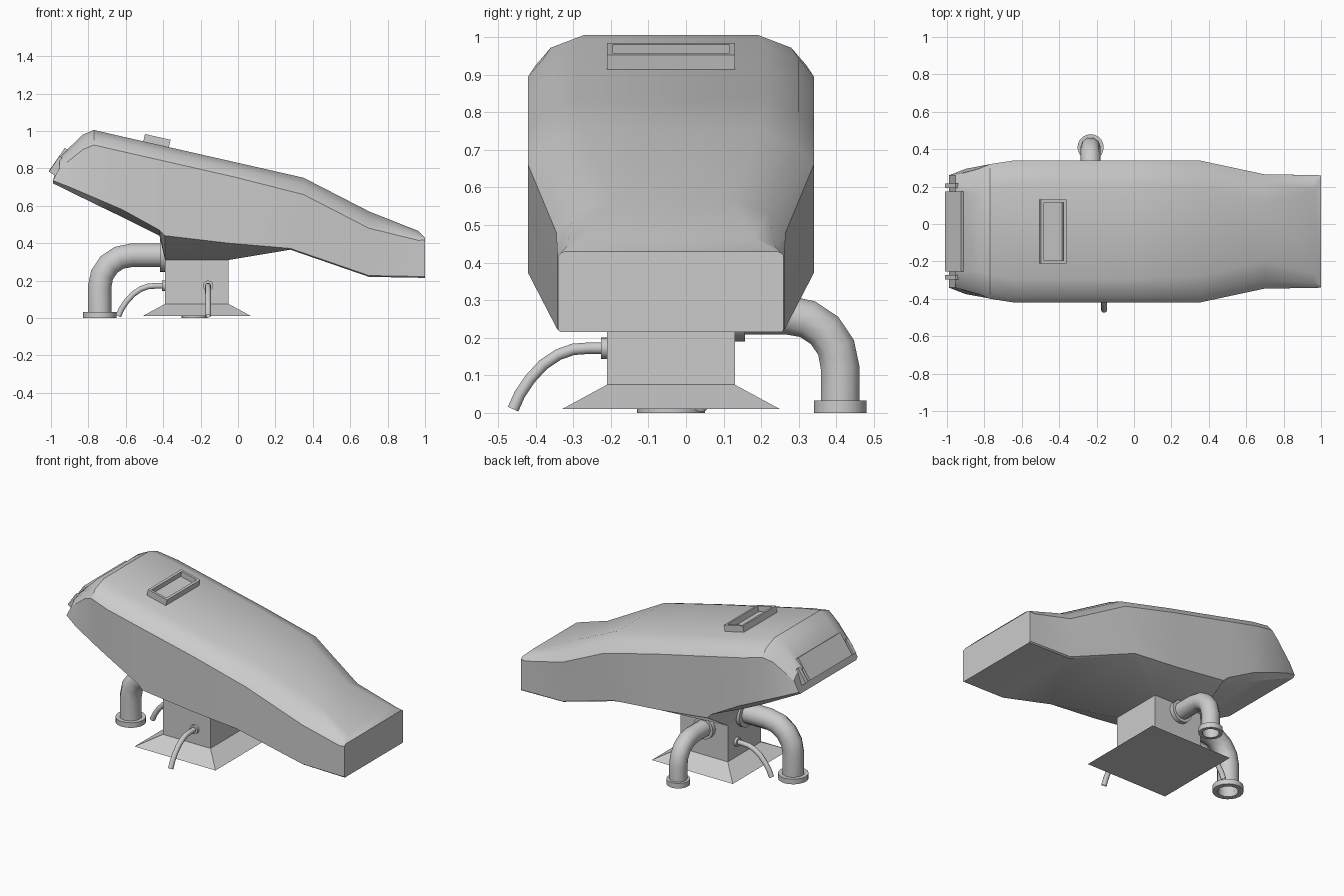
import bpy, bmesh, math
from mathutils import Vector, Matrix

if "Cube" in bpy.data.objects:
    bpy.data.objects.remove(bpy.data.objects["Cube"])

CY = -0.04  # y of the symmetry plane of body and pedestal


def finish(name, bm, angle=35):
    bmesh.ops.recalc_face_normals(bm, faces=bm.faces[:])
    me = bpy.data.meshes.new(name)
    bm.to_mesh(me)
    bm.free()
    me.shade_smooth()
    me.set_sharp_from_angle(angle=math.radians(angle))
    ob = bpy.data.objects.new(name, me)
    bpy.context.collection.objects.link(ob)
    return ob


def loft(name, rings, closed=False, angle=35):
    bm = bmesh.new()
    vs = [[bm.verts.new(p) for p in r] for r in rings]
    n = len(vs[0])
    pairs = list(zip(vs, vs[1:])) + ([(vs[-1], vs[0])] if closed else [])
    for a, b in pairs:
        for i in range(n):
            j = (i + 1) % n
            bm.faces.new((a[i], a[j], b[j], b[i]))
    if not closed:
        bm.faces.new(vs[0])
        bm.faces.new(vs[-1])
    return finish(name, bm, angle)


def box(name, loc, size, tilt=0.0, pit=None):
    bm = bmesh.new()
    bmesh.ops.create_cube(bm, size=1)
    bmesh.ops.scale(bm, vec=size, verts=bm.verts)
    if pit:  # sunken tray in the top face
        top = max(bm.faces, key=lambda f: f.calc_center_median().z)
        bmesh.ops.inset_region(bm, faces=[top], thickness=pit[0])
        new = bmesh.ops.extrude_discrete_faces(bm, faces=[top])["faces"][0]
        bmesh.ops.translate(bm, verts=new.verts, vec=(0, 0, -pit[1]))
    bm.transform(Matrix.Translation(loc) @ Matrix.Rotation(tilt, 4, 'Y'))
    return finish(name, bm)


def collar(name, loc, axis, r_out, r_in, length):
    """Hollow ring starting at loc and running along axis."""
    q = Vector(axis).to_track_quat('Z', 'Y')
    prof = [(r_in, 0), (r_out, 0), (r_out, length), (r_in, length)]
    rings = []
    for r, h in prof:
        rings.append([Vector(loc) + q @ Vector((r * math.cos(t), r * math.sin(t), h))
                      for t in (2 * math.pi * i / 20 for i in range(20))])
    return loft(name, rings, closed=True)


def tube(name, pts, r):
    cu = bpy.data.curves.new(name, 'CURVE')
    cu.dimensions = '3D'
    cu.bevel_depth = r
    cu.bevel_resolution = 3
    sp = cu.splines.new('POLY')
    sp.points.add(len(pts) - 1)
    for p, co in zip(sp.points, pts):
        p.co = (*co, 1)
    ob = bpy.data.objects.new(name, cu)
    bpy.context.collection.objects.link(ob)
    bpy.ops.object.select_all(action='DESELECT')
    ob.select_set(True)
    bpy.context.view_layer.objects.active = ob
    bpy.ops.object.convert(target='MESH')


def elbow_pipe(name, start, out, run, bend, r, r_flange):
    """Horizontal pipe leaving the pedestal, bent down to the floor."""
    s, o = Vector(start), Vector(out)
    pts = [s - o * 0.03]
    for i in range(5):
        a = math.radians(90 * i / 4)
        pts.append(s + o * (run - bend + bend * math.sin(a))
                   - Vector((0, 0, bend * (1 - math.cos(a)))))
    foot = s + o * run
    foot.z = 0
    pts.append(foot + Vector((0, 0, 0.012)))
    tube(name, pts, r)
    collar(name + "_wall_flange", s, o, r_flange, r * 0.9, 0.027)
    collar(name + "_floor_flange", foot, (0, 0, 1), r_flange, r * 0.9, 0.033)


# Body: cross-sections from rear to nose
# (bottom x, bottom z, lower side z, bottom half-width, top x, top z, half-width, chamfer)
stations = [
    (-.99, .72, .735, .285, -.955, .86, .30, .06),
    (-.90, .676, .70, .30, -.83, .98, .335, .08),
    (-.76, .607, .64, .32, -.77, 1.005, .36, .08),
    (-.62, .54, .58, .32, -.64, .975, .38, .08),
    (-.42, .44, .47, .26, -.42, .925, .38, .08),
    (-.39, .31, .44, .17, -.39, .918, .38, .08),
    (-.05, .31, .40, .17, -.02, .834, .38, .08),
    (.28, .365, .372, .37, .35, .75, .38, .09),
    (.70, .22, .227, .295, .70, .57, .305, .09),
    (.97, .215, .222, .295, .965, .465, .302, .05),
    (1.0, .215, .222, .295, 1.0, .43, .30, .012),
]
rings = []
for xb, zb, zl, wb, xt, zt, w, c in stations:
    half = [(xb, wb, zb), (xb, w, zl), (xt, w, zt - c),
            (xt, w - .5 * c, zt - .42 * c), (xt, w - 1.6 * c, zt)]
    rings.append([(x, CY + y, z) for x, y, z in half] +
                 [(x, CY - y, z) for x, y, z in reversed(half)])
loft("body_shell", rings, angle=32)

# Pedestal with flared foot
rings = []
for h, z in ((.29, .01), (.17, .075), (.17, .46)):
    rings.append([(-.22 + sx * h, CY + sy * h, z)
                  for sx, sy in ((-1, -1), (1, -1), (1, 1), (-1, 1))])
loft("pedestal", rings, angle=20)

# Sunken tray on top and grip plate on the rear slope
box("top_tray", (-.436, CY, .938), (.14, .34, .062), math.atan(.228), (.022, .035))
slope = math.atan2(-.13, .09)
box("rear_grip", (-.95, CY, .835), (.15, .43, .045), slope)
for s in (-1, 1):
    box("rear_grip_bracket", (-.962, CY + s * .245, .81), (.10, .025, .05), slope)

# Large pipes
elbow_pipe("side_pipe", (-.39, CY, .335), (-1, 0, 0), .35, .17, .066, .09)
elbow_pipe("back_pipe", (-.232, .13, .26), (0, 1, 0), .28, .14, .054, .07)

# Thin hoses drooping to the floor
droop = [(-.02, .172), (.05, .172), (.09, .169), (.13, .155), (.17, .128),
         (.205, .09), (.232, .05), (.25, .01)]
for name, start, out in (("front_hose", (-.16, -.21, 0), (0, -1, 0)),
                         ("side_hose", (-.39, .04, 0), (-1, 0, 0))):
    s, o = Vector(start), Vector(out)
    tube(name, [s + o * d + Vector((0, 0, z)) for d, z in droop], .016)
    collar(name + "_collar", s + Vector((0, 0, .172)), o, .028, .013, .016)
